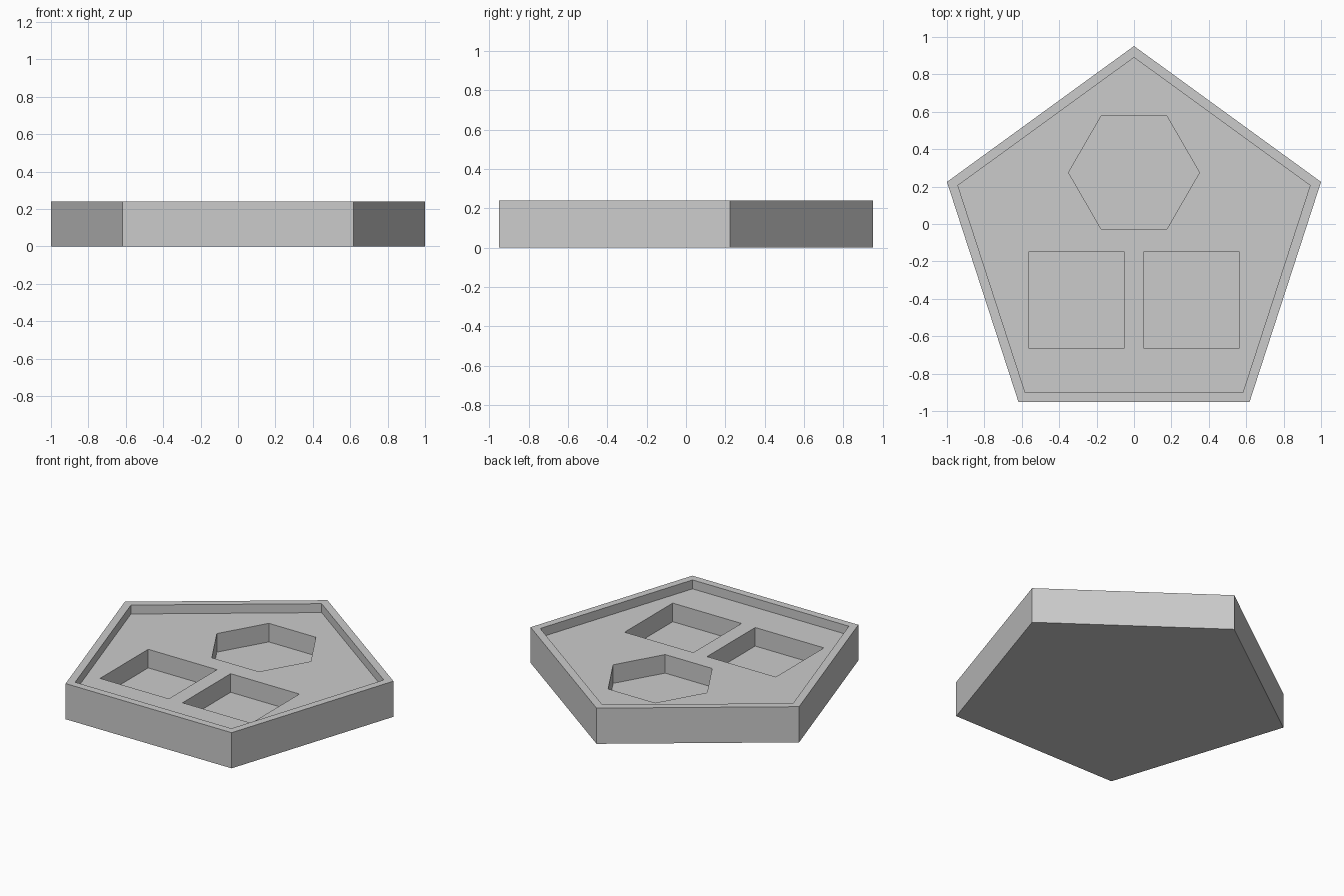
import bpy
import math

cube = bpy.data.objects.get("Cube")
if cube:
    bpy.data.objects.remove(cube, do_unlink=True)

HEIGHT, FLOOR_Z, POCKET_Z = 0.24, 0.18, 0.055
CENTRE_Y = -0.1
OUTER_RADIUS = 1 / math.sin(math.radians(72))

grey = bpy.data.materials.new("plain grey")
grey.use_nodes = True
grey.diffuse_color = (0.6, 0.6, 0.6, 1)
grey.node_tree.nodes["Principled BSDF"].inputs["Base Color"].default_value = (0.6, 0.6, 0.6, 1)


def prism(name, sides, radius, x, y, bottom, top, turn=0):
    """Upright regular prism between two heights."""
    bpy.ops.mesh.primitive_cylinder_add(
        vertices=sides, radius=radius, depth=top - bottom,
        location=(x, y, (bottom + top) / 2), rotation=(0, 0, math.radians(turn)))
    obj = bpy.context.object
    obj.name = name
    obj.data.materials.append(grey)
    return obj


def carve(body, cutter):
    """Subtract the cutter from the body, then discard the cutter."""
    cutter.hide_render = True
    mod = body.modifiers.new(cutter.name, "BOOLEAN")
    mod.operation, mod.solver, mod.object = "DIFFERENCE", "EXACT", cutter
    bpy.context.view_layer.objects.active = body
    bpy.ops.object.modifier_apply(modifier=mod.name)
    bpy.data.objects.remove(cutter, do_unlink=True)


# Five-sided tray body
tray = prism("pentagon_tray", 5, OUTER_RADIUS, 0, CENTRE_Y, 0, HEIGHT)

# Shallow recess that leaves a thin raised rim
carve(tray, prism("rim_recess", 5, 0.99, 0, CENTRE_Y, FLOOR_Z, HEIGHT + 0.1))

# Hexagonal pocket at the back
carve(tray, prism("hexagon_pocket", 6, 0.35, 0, 0.275, POCKET_Z, HEIGHT + 0.1, 30))

# Pair of square pockets at the front
for side, label in ((1, "left"), (-1, "right")):
    carve(tray, prism(label + "_square_pocket", 4, 0.512 / math.sqrt(2),
                      side * 0.307, -0.407, POCKET_Z, HEIGHT + 0.1, 45))
